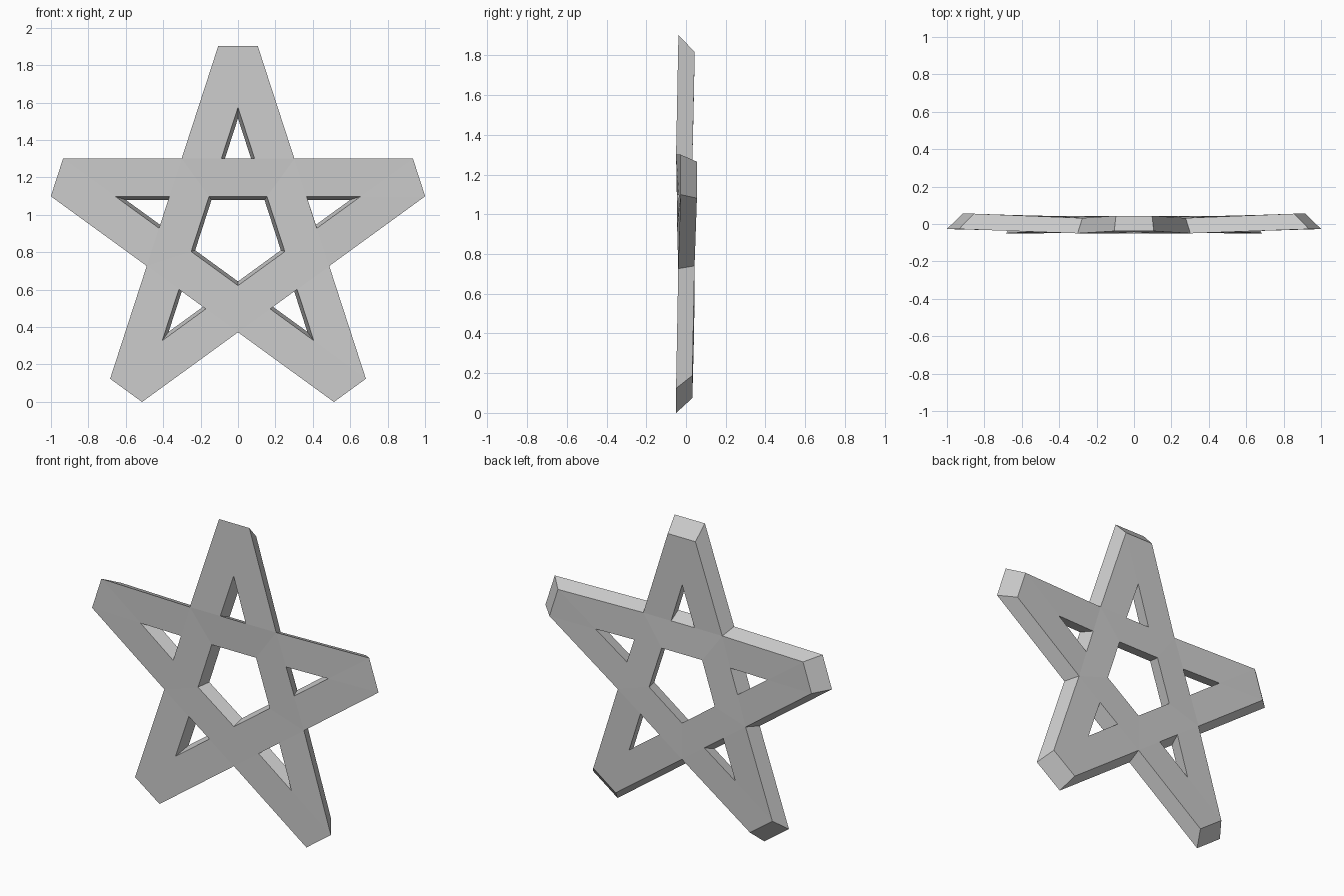
import bpy, bmesh, math

if "Cube" in bpy.data.objects:
    bpy.data.objects.remove(bpy.data.objects["Cube"])

CZ = 0.885        # height of the star centre
TIP = 1.018       # distance of the cut tips from the centre
OUT, INN = 0.415, 0.213   # outer and inner edge distance of each bar
HALF = 0.041      # half thickness
BACK = 0.915      # back face is a smaller copy of the front
T18, C72, T36 = math.tan(math.radians(18)), math.cos(math.radians(72)), math.tan(math.radians(36))

tip_wave = [0.003, 0.014, -0.009, -0.009, 0.014]     # slight warp of each arm
notch_wave = [-0.009, 0.002, 0.0, 0.002, -0.009]


def spread(d, edge):
    """Half width of an arm at distance d, for a bar edge at the given distance."""
    return (edge / C72 - d) * T18


bm = bmesh.new()


def vert_pair(x, d, k, wave):
    a = k * math.tau / 5
    px, pz = x * math.cos(a) + d * math.sin(a), d * math.cos(a) - x * math.sin(a)
    return (bm.verts.new((px, wave - HALF, CZ + pz)),
            bm.verts.new((px * BACK, wave + HALF, CZ + pz * BACK)))


# Corner points of every arm: tip, triangular hole, notch and central pentagon
arms = []
for k in range(5):
    w, n = tip_wave[k], notch_wave[k]
    mid = 0.5 * (notch_wave[k] + notch_wave[k - 1])
    t, b = spread(TIP, OUT), spread(OUT, INN)
    arms.append(dict(
        TL=vert_pair(-t, TIP, k, w), TR=vert_pair(t, TIP, k, w),
        H=vert_pair(0, INN / C72, k, 0.5 * (w + mid)),
        BL=vert_pair(-b, OUT, k, mid), BR=vert_pair(b, OUT, k, mid),
        N=vert_pair(OUT * T36, OUT, k, n), P=vert_pair(INN * T36, INN, k, 0.0)))

# Front and back faces, then outer walls and hole walls
for k, arm in enumerate(arms):
    p = dict(arm, NL=arms[k - 1]["N"], PL=arms[k - 1]["P"])
    for names in ("NL TL H BL", "TL TR H", "TR N BR H", "NL BL BR N P PL"):
        pts = [p[s] for s in names.split()]
        bm.faces.new([q[0] for q in pts])
        bm.faces.new([q[1] for q in reversed(pts)])
    for names in ("NL TL", "TL TR", "TR N", "H BL", "BL BR", "BR H", "P PL"):
        u, v = [p[s] for s in names.split()]
        bm.faces.new((u[0], u[1], v[1], v[0]))

bmesh.ops.recalc_face_normals(bm, faces=bm.faces)
mesh = bpy.data.meshes.new("star_frame")
bm.to_mesh(mesh)
bm.free()
star = bpy.data.objects.new("star_frame", mesh)
bpy.context.collection.objects.link(star)
